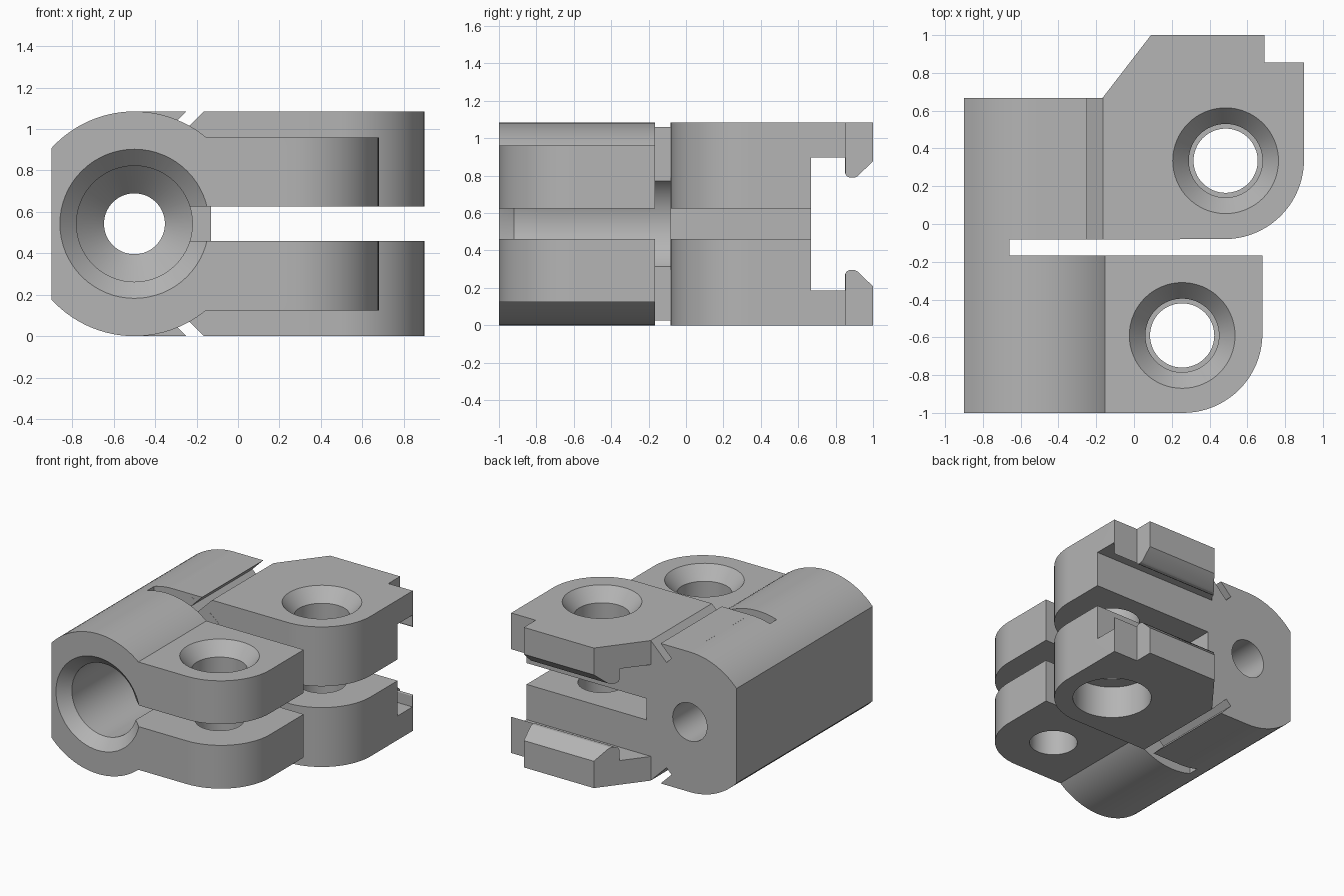
import bpy
import bmesh
import math
from mathutils import Vector

if "Cube" in bpy.data.objects:
    bpy.data.objects.remove(bpy.data.objects["Cube"], do_unlink=True)

grey = bpy.data.materials.new("grey_plastic")
grey.use_nodes = True
colour = (0.46, 0.46, 0.46, 1)
grey.diffuse_color = colour
grey.node_tree.nodes["Principled BSDF"].inputs["Base Color"].default_value = colour

MID = 0.5425     # height of the symmetry plane
TOP = 2 * MID
BACK = 0.667     # rear of the barrel
AX = -0.5        # barrel axis in x


def finish(name, bm):
    bmesh.ops.recalc_face_normals(bm, faces=bm.faces)
    mesh = bpy.data.meshes.new(name)
    bm.to_mesh(mesh)
    bm.free()
    mesh.materials.append(grey)
    obj = bpy.data.objects.new(name, mesh)
    bpy.context.collection.objects.link(obj)
    return obj


def prism(name, outline, lo, hi, axis):
    """Extrude a flat outline along the given axis."""
    place = {"x": lambda a, b, h: (h, a, b),
             "y": lambda a, b, h: (a, h, b),
             "z": lambda a, b, h: (a, b, h)}[axis]
    bm = bmesh.new()
    face = bm.faces.new([bm.verts.new(place(a, b, lo)) for a, b in outline])
    out = bmesh.ops.extrude_face_region(bm, geom=[face])
    verts = [v for v in out["geom"] if isinstance(v, bmesh.types.BMVert)]
    bmesh.ops.translate(bm, verts=verts, vec=Vector(place(0, 0, hi - lo)))
    return finish(name, bm)


def box(name, x, y, z):
    return prism(name, [(x[0], y[0]), (x[1], y[0]), (x[1], y[1]), (x[0], y[1])], *z, "z")


def lathe(name, profile, a, b, axis, n=64):
    """Revolve (radius, height) pairs around an axis through a, b."""
    bm = bmesh.new()
    rings = []
    for r, h in profile:
        ring = []
        for i in range(n):
            t = math.tau * i / n
            p, q = a + r * math.cos(t), b + r * math.sin(t)
            ring.append(bm.verts.new((p, q, h) if axis == "z" else (p, h, q)))
        rings.append(ring)
    for low, high in zip(rings, rings[1:]):
        for i in range(n):
            j = (i + 1) % n
            bm.faces.new((low[i], low[j], high[j], high[i]))
    bm.faces.new(rings[0])
    bm.faces.new(rings[-1])
    return finish(name, bm)


def combine(target, tool, operation):
    mod = target.modifiers.new(tool.name, "BOOLEAN")
    mod.operation = operation
    mod.solver = "EXACT"
    mod.object = tool
    bpy.context.view_layer.objects.active = target
    bpy.ops.object.modifier_apply(modifier=mod.name)
    bpy.data.objects.remove(tool, do_unlink=True)


def corner(cx, cy, r, n=20):
    """Quarter arc from the front side round to the +x side."""
    return [(cx + r * math.sin(math.pi / 2 * i / n),
             cy - r * math.cos(math.pi / 2 * i / n)) for i in range(n + 1)]


# Barrel with one flat side
body = lathe("clamp_body", [(MID, -1), (MID, BACK)], AX, MID, "y", 96)
combine(body, box("side_flat", (-1.3, -0.9), (-1.2, 1), (-0.2, 1.3)), "DIFFERENCE")

# Front jaw block with a rounded corner
front_outline = [(-0.3, -1)] + corner(0.26, -0.58, 0.42) + [(0.68, -0.167), (-0.3, -0.167)]
front_jaw = prism("front_jaw", front_outline, 0.125, TOP - 0.125, "z")

# Rear jaw block, its end trimmed into two hooked tongues
rear_outline = ([(AX + 0.01, -0.083)] + corner(0.48, 0.34, 0.42)
                + [(0.9, 0.855), (0.69, 0.855), (0.69, 1), (0.09, 1),
                   (-0.167, BACK), (AX + 0.01, BACK)])
rear_jaw = prism("rear_jaw", rear_outline, 0, TOP, "z")
hook = [(BACK, 0.187), (0.85, 0.187), (0.85, 0.27), (0.858, 0.287), (0.875, 0.296),
        (0.9, 0.296), (0.917, 0.288), (1, 0.208), (1.1, 0.108)]
hook_cut = hook + [(y, TOP - z) for y, z in reversed(hook)]
combine(rear_jaw, prism("hook_gap", hook_cut, -1, 1.2, "x"), "DIFFERENCE")

combine(body, front_jaw, "UNION")
combine(body, rear_jaw, "UNION")

# Clamping slits between the jaws and the gap separating front from rear
cutters = [
    box("front_slit", (AX, 1.2), (-1.2, -0.125), (0.46, TOP - 0.46)),
    box("rear_slit", (-0.13, 1.2), (-0.125, 1.2), (0.46, TOP - 0.46)),
    box("cross_gap", (-0.66, 1.2), (-0.167, -0.083), (-0.2, 1.3)),
]

# Slanted relief grooves, top and bottom
groove = [(-0.2, TOP + 0.05), (-0.115, TOP + 0.05), (-0.3, TOP - 0.135), (-0.3425, TOP - 0.0925)]
for name, pts in (("top_groove", groove),
                  ("bottom_groove", [(x, TOP - z) for x, z in groove])):
    cutters.append(prism(name, pts, -0.12, 0.8, "y"))

# Stepped bore through the barrel
cutters.append(lathe("bore", [(0.376, -1.016), (0.28, -0.92), (0.28, 0.1),
                              (0.147, 0.24), (0.147, 0.9)], AX, MID, "y"))

# Countersunk screw holes
for name, x, y, top, low in (("front", 0.255, -0.59, TOP - 0.125, 0.17),
                             ("rear", 0.485, 0.335, TOP, 0.28)):
    cutters.append(lathe(name + "_upper_hole", [(0.195, MID), (0.195, top - 0.1),
                         (0.28, top), (0.297, top + 0.02)], x, y, "z"))
    profile = [(0.17, -0.1), (0.17, MID)]
    if low > 0.2:
        profile = [(low, -0.1), (low, 0.25), (0.17, 0.25), (0.17, MID)]
    cutters.append(lathe(name + "_lower_hole", profile, x, y, "z"))

for cutter in cutters:
    combine(body, cutter, "DIFFERENCE")

# Smooth the round faces, keep edges crisp
bpy.ops.object.select_all(action="DESELECT")
body.select_set(True)
bpy.context.view_layer.objects.active = body
bpy.ops.object.shade_smooth_by_angle(angle=math.radians(20))
